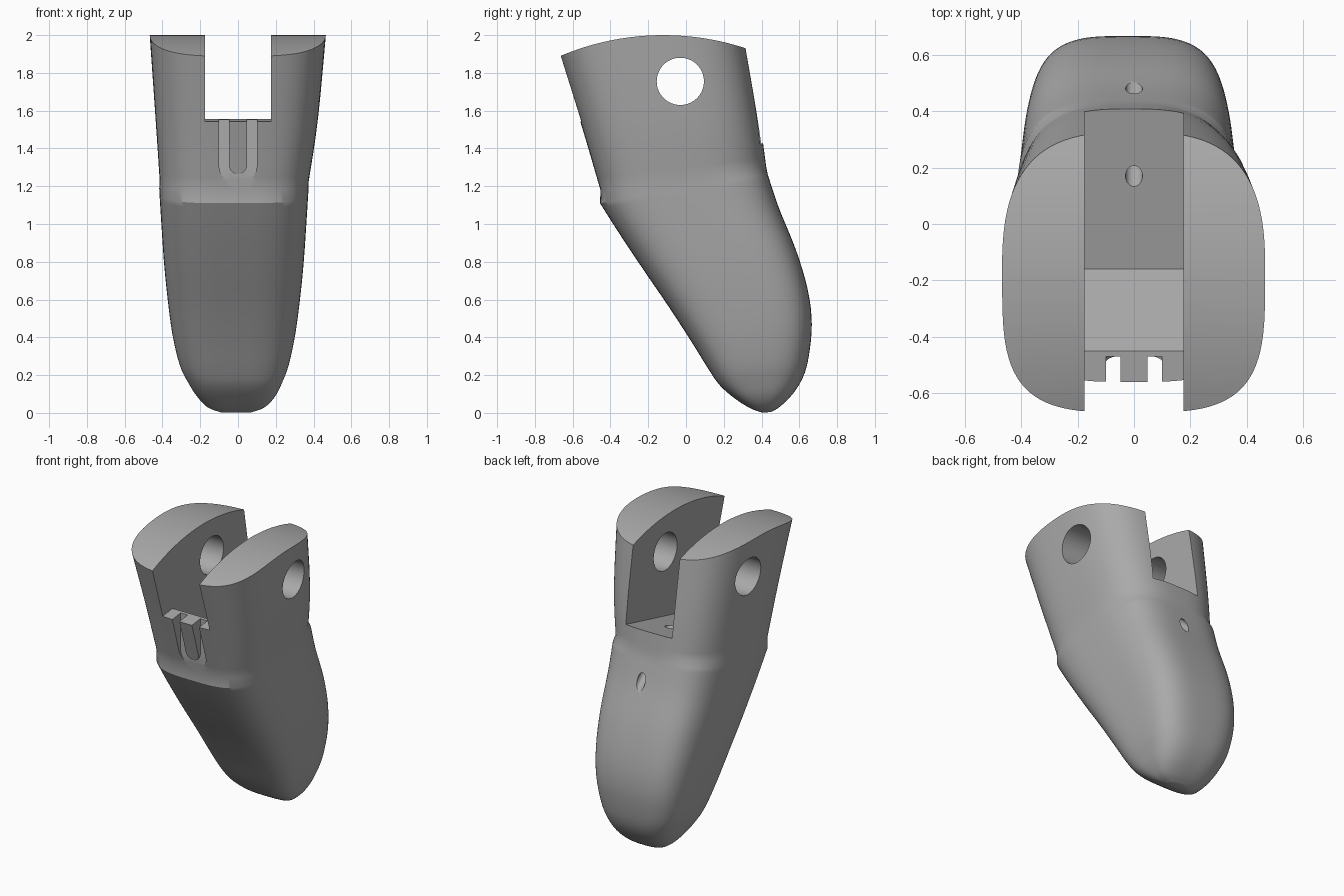
import bpy, bmesh
from math import sin, cos, pi, sqrt, radians
from mathutils import Vector

cube = bpy.data.objects.get("Cube")
if cube:
    bpy.data.objects.remove(cube)

grey = bpy.data.materials.new("plain_grey")
grey.use_nodes = True
grey.diffuse_color = (0.4, 0.4, 0.4, 1)
grey.node_tree.nodes["Principled BSDF"].inputs["Base Color"].default_value = grey.diffuse_color


def make_object(name, bm):
    bmesh.ops.recalc_face_normals(bm, faces=bm.faces)
    mesh = bpy.data.meshes.new(name)
    bm.to_mesh(mesh)
    bm.free()
    mesh.materials.append(grey)
    obj = bpy.data.objects.new(name, mesh)
    bpy.context.collection.objects.link(obj)
    return obj


def skin(bm, rings):
    """Join equal rings of points into a closed skin."""
    loops = [[bm.verts.new(p) for p in ring] for ring in rings]
    n = len(loops[0])
    for a, b in zip(loops, loops[1:]):
        for i in range(n):
            j = (i + 1) % n
            bm.faces.new((a[i], a[j], b[j], b[i]))
    bm.faces.new(loops[0])
    bm.faces.new(loops[-1])


def prism(name, profile, place, low, high):
    """Extrude a flat profile between two depths."""
    bm = bmesh.new()
    skin(bm, [[place(u, v, d) for u, v in profile] for d in (low, high)])
    return make_object(name, bm)


def cut(target, cutter):
    cutter.hide_render = True
    mod = target.modifiers.new("cut", "BOOLEAN")
    mod.operation = "DIFFERENCE"
    mod.solver = "EXACT"
    mod.object = cutter
    bpy.context.view_layer.objects.active = target
    bpy.ops.object.modifier_apply(modifier=mod.name)
    bpy.data.objects.remove(cutter)


def along_x(u, v, d):
    return Vector((d, u, v))


def along_y(u, v, d):
    return Vector((u, d, v))


def power(value, n):
    return (1 if value >= 0 else -1) * abs(value) ** (2 / n)


def section(row, count=96):
    """Tilted rounded outline: front y, z, back y, z, half width, x shift, back squareness."""
    yf, zf, yb, zb, w, shift, square = row
    ring = []
    for i in range(count):
        t = 2 * pi * i / count
        n = square if sin(t) > 0 else 3.5
        s = (power(sin(t), n) + 1) / 2
        ring.append(Vector((shift + w * power(cos(t), n),
                            yf + (yb - yf) * s, zf + (zb - zf) * s)))
    return ring


def smooth_rows(rows, steps=4):
    """Catmull-Rom blend through the section rows."""
    out = []
    for i in range(len(rows) - 1):
        p = [rows[max(0, min(len(rows) - 1, i + k))] for k in (-1, 0, 1, 2)]
        for k in range(steps):
            t = k / steps
            out.append([b + t / 2 * (c - a + t * (2*a - 5*b + 4*c - d + t * (3*(b - c) + d - a)))
                        for a, b, c, d in zip(*p)])
    return out + [rows[-1]]


# Finger body: straight knuckle, seam, then tapering pad and tip
knuckle = [(-.75, 2.15, .285, 2.15, .478, 0, 3), (-.565, 1.56, .382, 1.6, .432, -.006, 3),
           (-.453, 1.18, .425, 1.3, .395, -.02, 2.9)]
pad = [(-.455, 1.11, .432, 1.265, .395, -.022, 3.4), (-.36, .96, .49, 1.09, .385, -.022, 3.4),
       (-.22, .75, .583, .86, .37, -.022, 3.5), (-.09, .56, .645, .65, .35, -.022, 3.5),
       (.03, .375, .666, .47, .325, -.022, 3.4), (.12, .23, .65, .3, .29, -.02, 3.2),
       (.18, .145, .62, .19, .25, -.015, 3), (.26, .075, .565, .1, .205, -.01, 2.8),
       (.34, .025, .5, .035, .15, -.01, 2.5), (.4, .002, .45, .004, .08, -.01, 2.3)]
bm = bmesh.new()
skin(bm, [section(r) for r in smooth_rows(knuckle) + smooth_rows(pad)])
finger = make_object("finger_segment", bm)

# Rounded top of the knuckle
arc = [(y, 0.6 + sqrt(1.96 - (y + 0.12) ** 2)) for y in [-0.9 + i * 0.05 for i in range(32)]]
cut(finger, prism("top_cutter", arc + [(0.65, 2.5), (-0.9, 2.5)], along_x, -1, 1))

# Hinge slot with a stepped floor
floor = [(-1, 1.5), (-.57, 1.54), (-.45, 1.555), (-.16, 1.29), (.415, 1.43), (.8, 1.52), (.8, 2.5), (-1, 2.5)]
cut(finger, prism("slot_cutter", floor, along_x, -.175, .175))

# Hinge pin hole
pin = [(-.03 + .125 * cos(2 * pi * i / 64), 1.755 + .125 * sin(2 * pi * i / 64)) for i in range(64)]
cut(finger, prism("pin_cutter", pin, along_x, -1, 1))

# U-shaped cord groove on the front
def half_loop(r):
    return [(r * cos(pi + pi * i / 24), 1.31 + r * sin(pi + pi * i / 24)) for i in range(25)]

groove = [(-.1, 1.65)] + half_loop(.1) + [(.1, 1.65), (.047, 1.65)] + half_loop(.047)[::-1] + [(-.047, 1.65)]
cut(finger, prism("groove_cutter", groove, along_y, -.9, -.47))

# Cord tunnel from the slot floor to the back
start, end = Vector((0, .17, 1.37)), Vector((0, .49, 1.11))
step = end - start
turn = step.to_track_quat("Z", "Y")
circle = [turn @ Vector((.03 * cos(2 * pi * i / 32), .03 * sin(2 * pi * i / 32), 0)) for i in range(32)]
bm = bmesh.new()
skin(bm, [[p + start + step * k for p in circle] for k in (-.3, 1.4)])
cut(finger, make_object("tunnel_cutter", bm))

# Smooth skin with sharp cut edges
bpy.ops.object.select_all(action="DESELECT")
finger.select_set(True)
bpy.context.view_layer.objects.active = finger
bpy.ops.object.shade_smooth_by_angle(angle=radians(30))
